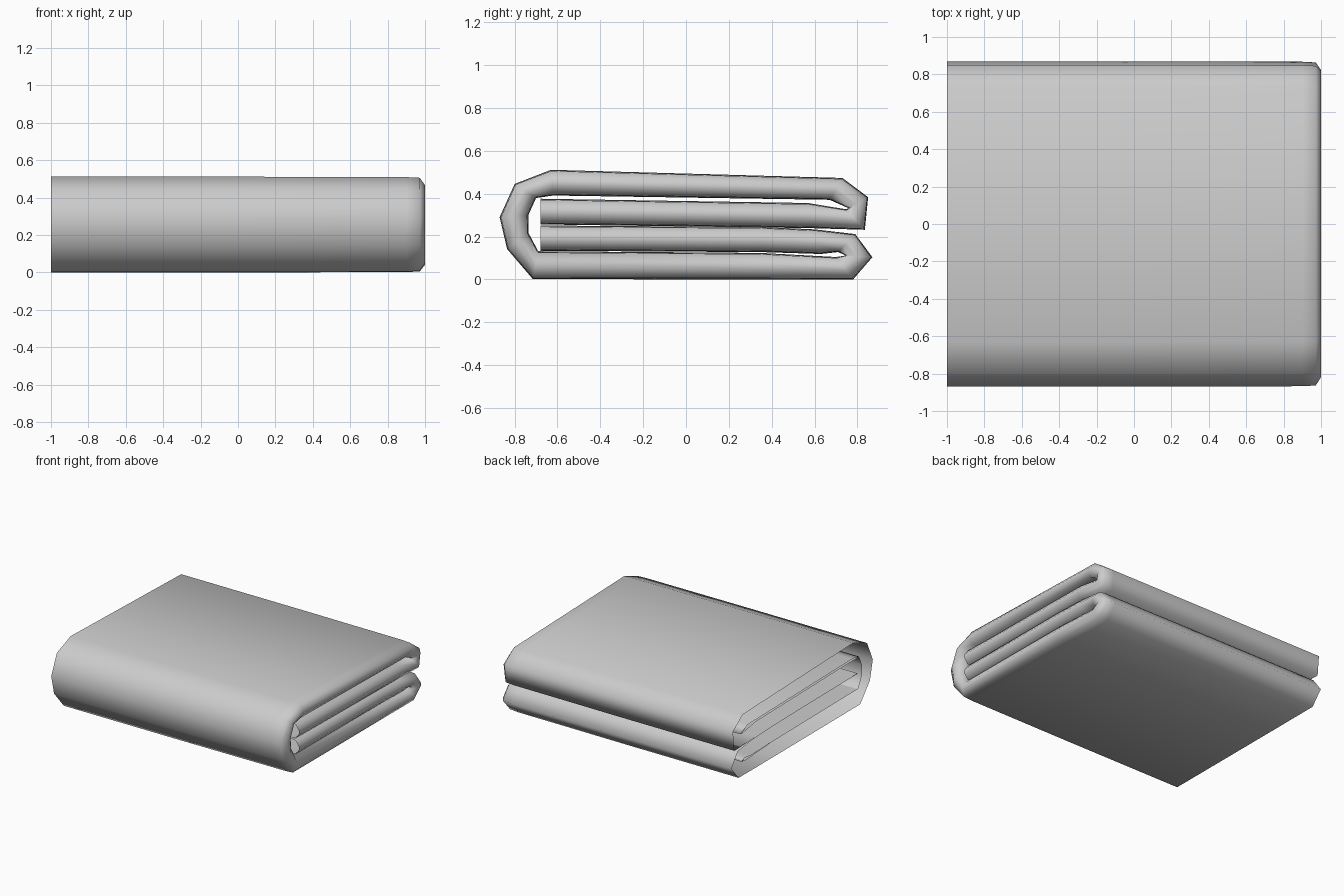
import bpy, bmesh

# Folded ribbon section: (outer y, outer z, inner y, inner z) along the cloth
SECTION = [
    (-0.68, 0.255, -0.68, 0.137),
    (0.35, 0.248, 0.35, 0.131),
    (0.60, 0.237, 0.63, 0.122),
    (0.79, 0.215, 0.71, 0.131),
    (0.87, 0.107, 0.745, 0.115),
    (0.78, 0.003, 0.70, 0.108),
    (0.35, 0.003, 0.35, 0.127),
    (-0.715, 0.005, -0.69, 0.135),
    (-0.835, 0.145, -0.735, 0.22),
    (-0.87, 0.294, -0.735, 0.305),
    (-0.80, 0.449, -0.70, 0.383),
    (-0.63, 0.515, -0.62, 0.395),
    (0.73, 0.477, 0.67, 0.375),
    (0.85, 0.387, 0.76, 0.335),
    (0.835, 0.235, 0.745, 0.331),
    (0.57, 0.243, 0.57, 0.36),
    (-0.68, 0.26, -0.68, 0.38),
]
# Cloth doubled around the right edge: (x, blend from outer to inner)
FOLD = [(-1, 0), (0, 0), (0.9, 0.02), (0.972, 0.05), (1, 0.38),
        (1, 0.62), (0.972, 0.95), (0.9, 0.98), (0, 1), (-1, 1)]

bm = bmesh.new()
rows = []
for oy, oz, iy, iz in SECTION:
    rows.append([bm.verts.new((x, oy + (iy - oy) * t, oz + (iz - oz) * t)) for x, t in FOLD])
for a, b in zip(rows, rows[1:]):
    for i in range(len(FOLD) - 1):
        bm.faces.new((a[i], a[i + 1], b[i + 1], b[i]))
bmesh.ops.recalc_face_normals(bm, faces=bm.faces)

# Rest exactly on the ground
low = min(v.co.z for v in bm.verts)
bmesh.ops.translate(bm, verts=bm.verts, vec=(0, 0, -low))
me = bpy.data.meshes.new("folded_blanket")
bm.to_mesh(me)
bm.free()
for p in me.polygons:
    p.use_smooth = True
bpy.context.collection.objects.link(bpy.data.objects.new("folded_blanket", me))
